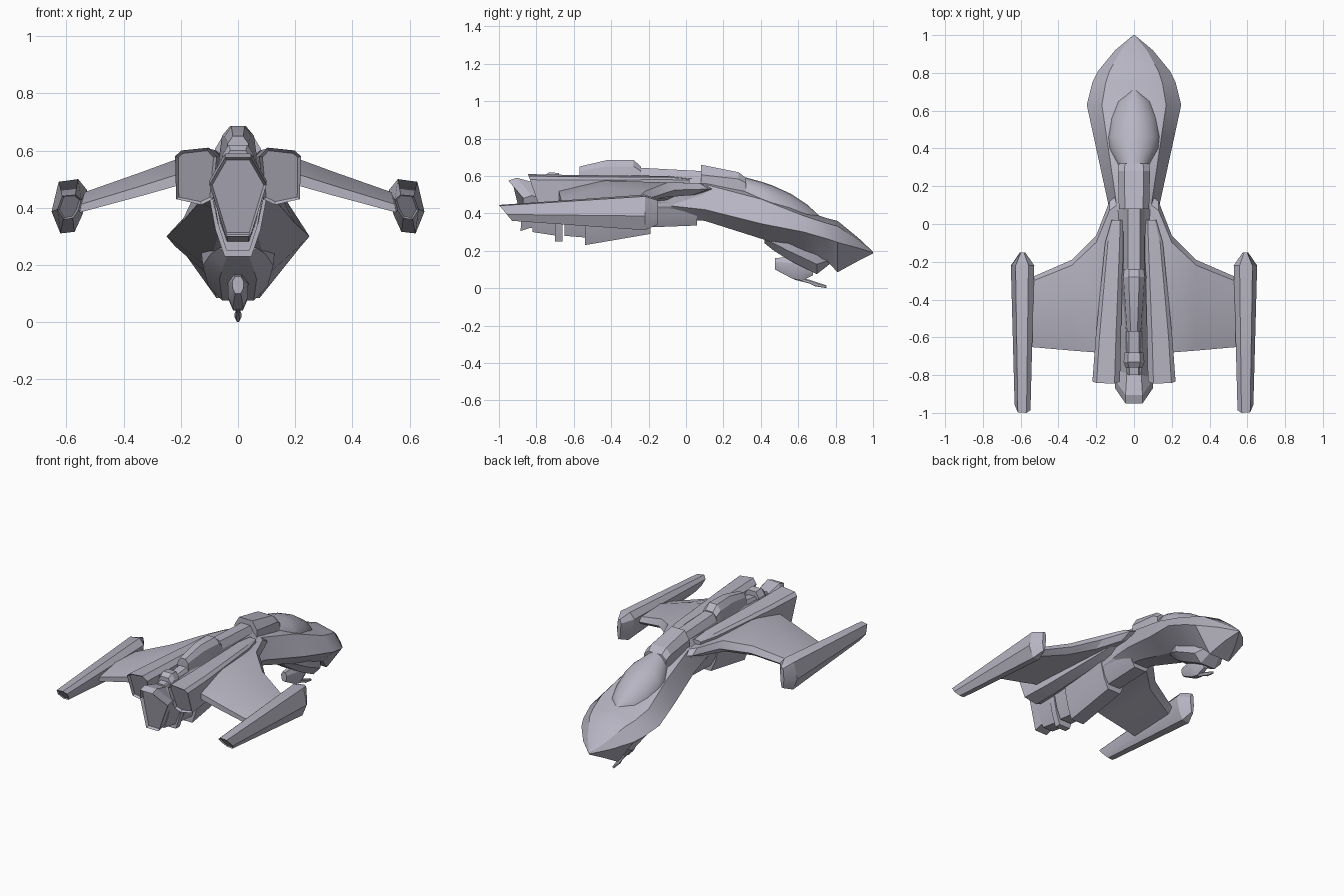
import bpy, bmesh, math
from mathutils import Vector

if "Cube" in bpy.data.objects:
    bpy.data.objects.remove(bpy.data.objects["Cube"], do_unlink=True)

COLOUR = (0.47, 0.46, 0.54, 1)
paint = bpy.data.materials.new("lavender grey hull")
paint.use_nodes = True
paint.diffuse_color = COLOUR
paint.node_tree.nodes["Principled BSDF"].inputs["Base Color"].default_value = COLOUR


def skin(name, rings, mirror=False, recess=0, rim=0.012, angle=25):
    """Bridge equal-sized rings into a closed body; optionally recess the first cap."""
    bm = bmesh.new()
    loops = [[bm.verts.new(point) for point in ring] for ring in rings]
    for first, second in zip(loops, loops[1:]):
        for i in range(len(first)):
            j = (i + 1) % len(first)
            bm.faces.new((first[i], first[j], second[j], second[i]))
    rear_cap = bm.faces.new(loops[0][::-1])
    bm.faces.new(loops[-1])
    bmesh.ops.recalc_face_normals(bm, faces=bm.faces[:])
    if recess:
        bmesh.ops.inset_region(bm, faces=[rear_cap], thickness=rim, depth=0)
        bmesh.ops.translate(bm, verts=list(rear_cap.verts), vec=(0, recess, 0))
    mesh = bpy.data.meshes.new(name)
    bm.to_mesh(mesh)
    bm.free()
    mesh.materials.append(paint)
    body = bpy.data.objects.new(name, mesh)
    bpy.context.collection.objects.link(body)
    if mirror:
        body.modifiers.new("mirror", "MIRROR")
    bpy.ops.object.select_all(action="DESELECT")
    body.select_set(True)
    bpy.context.view_layer.objects.active = body
    bpy.ops.object.shade_smooth_by_angle(angle=math.radians(angle))


def loft(name, outline, stations, slant=0, **options):
    """Scale one outline (u across, v up) through stations (y, centre, half width, low, high).
    The slant leans the first station."""
    rings = []
    for n, (y, centre, half, low, high) in enumerate(stations):
        lean = slant if n == 0 else 0
        rings.append([Vector((centre + u * half, y - lean * (v - 0.5), low + v * (high - low)))
                      for u, v in outline])
    skin(name, rings, **options)


def both_sides(half_outline):
    """Complete a right-hand outline, listed top to bottom, with its mirror image."""
    return half_outline + [(-point[0], *point[1:]) for point in reversed(half_outline) if point[0]]


def central(name, outline, stations, **options):
    loft(name, outline, [(y, 0, half, low, high) for y, half, low, high in stations], **options)


# Outlines
box_outline = both_sides([(0.6, 1), (1, 0.7), (1, 0)])
hump_outline = both_sides([(0.4, 1), (0.8, 0.75), (1, 0)])
keel_outline = both_sides([(1, 1), (0.75, 0.4), (0.45, 0)])
octagon = both_sides([(0.5, 1), (1, 0.7), (0.95, 0.3), (0.5, 0)])
dome_outline = [(math.cos(a), math.sin(a)) for a in (math.pi * i / 12 for i in range(13))]
boom_outline = [(-1, 0.85), (-0.6, 1), (0.7, 0.95), (1, 0.85), (0.95, 0.1), (-0.25, 0), (-0.8, 0.1)]
pod_outline = [(-1, 0.8), (-0.5, 1), (0.6, 0.95), (1, 0.4), (0.5, 0), (-0.3, 0.03), (-0.75, 0.35)]

# Forward hull with pointed nose: each section has a belly, a side edge, a shoulder and a crest
hull_rings = []
for y, half, belly, edge, crest in (
        (-0.08, 0.1, 0.37, 0.44, 0.58), (0.1, 0.135, 0.36, 0.42, 0.6), (0.4, 0.2, 0.265, 0.345, 0.52),
        (0.63, 0.25, 0.19, 0.3, 0.415), (0.75, 0.22, 0.15, 0.265, 0.375), (0.81, 0.19, 0.085, 0.245, 0.36),
        (0.92, 0.1, 0.145, 0.215, 0.27), (1, 0.004, 0.185, 0.19, 0.195)):
    shoulder = edge + (crest - edge) * 0.75
    hull_rings.append(both_sides([(0, y, crest), (half * 0.68, y, shoulder),
                                  (half, y, edge), (half * 0.4, y, belly)]))
skin("forward_hull", hull_rings)

# Canopy and the neck behind it
central("canopy", dome_outline, [
    (0.29, 0.075, 0.48, 0.6), (0.4, 0.135, 0.44, 0.57), (0.46, 0.14, 0.42, 0.55),
    (0.56, 0.128, 0.37, 0.505), (0.65, 0.095, 0.34, 0.445), (0.71, 0.02, 0.34, 0.39)], angle=40)
central("neck", box_outline, [
    (0.08, 0.08, 0.48, 0.66), (0.28, 0.085, 0.5, 0.62), (0.32, 0.08, 0.5, 0.59)])

# Central fuselage and dorsal spine
central("fuselage", octagon, [(-0.82, 0.075, 0.36, 0.56), (-0.5, 0.09, 0.36, 0.58), (0.1, 0.11, 0.38, 0.59)])
central("spine_front", box_outline, [(-0.27, 0.055, 0.5, 0.645), (0.1, 0.055, 0.5, 0.625)])
central("spine_hump", hump_outline, [
    (-0.57, 0.045, 0.55, 0.65), (-0.42, 0.058, 0.55, 0.685),
    (-0.28, 0.07, 0.55, 0.685), (-0.24, 0.065, 0.55, 0.65)])
central("spine_rear", box_outline, [(-0.8, 0.04, 0.5, 0.57), (-0.55, 0.045, 0.5, 0.6)])
central("spine_collar", box_outline, [(-0.76, 0.045, 0.5, 0.6), (-0.73, 0.055, 0.5, 0.62), (-0.68, 0.05, 0.5, 0.615)])

# Stepped keel plates under the fuselage
for label, rear, front, half, low_rear, low_front in (
        ("front", -0.2, 0.06, 0.1, 0.325, 0.335), ("middle", -0.54, -0.19, 0.105, 0.23, 0.29),
        ("rear", -0.65, -0.53, 0.095, 0.28, 0.27), ("fin", -0.7, -0.66, 0.09, 0.25, 0.25),
        ("tail", -0.82, -0.69, 0.085, 0.3, 0.28)):
    central("keel_" + label, keel_outline, [
        (rear, half, low_rear, 0.46), (front, half, low_front, 0.46)])

# Tail exhaust: bent rim overhanging at the top, closing into the fuselage
tail_rim = both_sides([(0.045, -0.95, 0.575), (0.1, -0.87, 0.48), (0.045, -0.885, 0.305)])
tail_front = [(x, y + 0.045, z + 0.015) for x, y, z in tail_rim]
tail_neck = [(x * 0.8, -0.76, z * 0.8 + 0.09) for x, y, z in tail_rim]
skin("tail_exhaust", [tail_rim, tail_front, tail_neck], recess=0.02, rim=0.01)

# Engine booms beside the spine
loft("engine_boom", boom_outline, [
    (-0.81, 0.147, 0.073, 0.41, 0.61), (-0.6, 0.136, 0.067, 0.42, 0.605),
    (-0.1, 0.105, 0.048, 0.47, 0.6), (0.02, 0.09, 0.028, 0.53, 0.585)],
    slant=0.07, recess=0.015, mirror=True)

# Drooping wings with blunt trailing edges
wing_rings = []
for x, rear, front, middle, thick in (
        (0.08, -0.69, 0.16, 0.53, 0.03), (0.13, -0.69, 0.12, 0.53, 0.04), (0.2, -0.68, -0.06, 0.525, 0.05),
        (0.33, -0.67, -0.19, 0.483, 0.044), (0.56, -0.65, -0.29, 0.412, 0.034)):
    span = front - rear
    wing_rings.append([(x, rear, middle - thick * 0.9), (x, rear, middle - thick * 0.1),
                       (x, rear + span * 0.4, middle + thick), (x, front - span * 0.06, middle + thick * 0.8),
                       (x, front, middle), (x, front - span * 0.1, middle - thick * 0.8)])
skin("wing", wing_rings, mirror=True)

# Wingtip pods
loft("wingtip_pod", pod_outline, [
    (-0.965, 0.59, 0.042, 0.36, 0.445), (-0.22, 0.59, 0.062, 0.31, 0.5),
    (-0.15, 0.59, 0.014, 0.34, 0.475)], slant=0.07, recess=0.01, rim=0.008, mirror=True)

# Chin housing, turret and gun
central("chin_housing", octagon, [
    (0.42, 0.07, 0.24, 0.3), (0.47, 0.1, 0.2, 0.33), (0.55, 0.13, 0.15, 0.31),
    (0.7, 0.11, 0.075, 0.25), (0.77, 0.07, 0.13, 0.2)])
central("chin_turret", octagon, [
    (0.475, 0.02, 0.1, 0.16), (0.57, 0.036, 0.05, 0.17), (0.62, 0.034, 0.04, 0.16), (0.68, 0.022, 0.07, 0.13)])
central("turret_gun", octagon, [
    (0.58, 0.008, 0.045, 0.065), (0.66, 0.008, 0.025, 0.045), (0.69, 0.013, 0.01, 0.035), (0.75, 0.006, 0, 0.015)])
